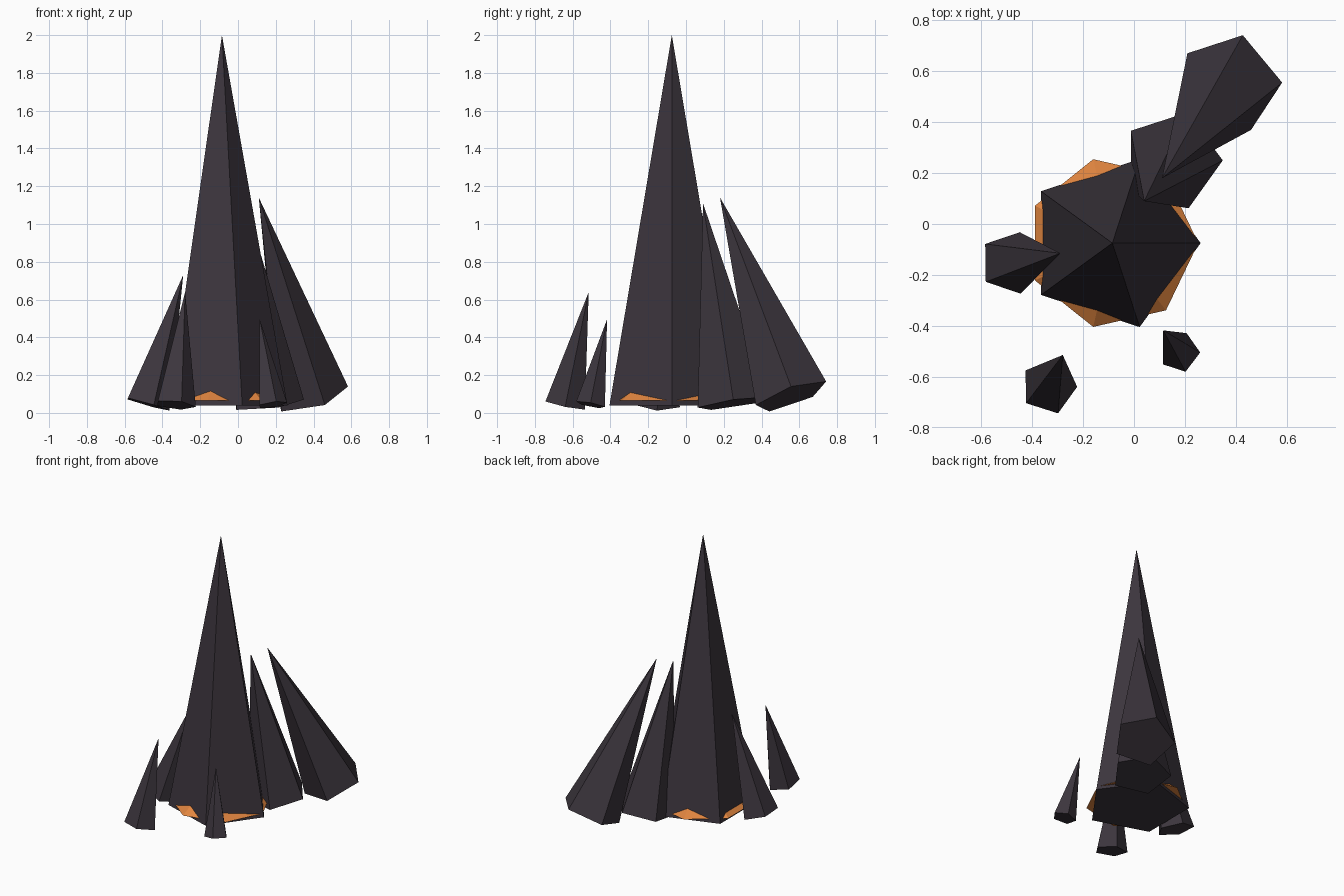
import bpy
import bmesh
from math import cos, sin, tau
from mathutils import Vector

if "Cube" in bpy.data.objects:
    bpy.data.objects.remove(bpy.data.objects["Cube"], do_unlink=True)


def make_material(name, rgb):
    mat = bpy.data.materials.new(name)
    mat.use_nodes = True
    mat.diffuse_color = (*rgb, 1)
    mat.node_tree.nodes["Principled BSDF"].inputs["Base Color"].default_value = (*rgb, 1)
    return mat


def spike(name, base, tip, radius, sides, mat):
    """Closed, flat-sided cone leaning from base centre to tip, first corner towards +x."""
    base, tip = Vector(base), Vector(tip)
    axis = (tip - base).normalized()
    # Basis in the tilted base plane, with u straight above or below the x axis
    u = Vector((1, 0, -axis.x / axis.z)).normalized()
    v = axis.cross(u)
    bm = bmesh.new()
    top = bm.verts.new(tip)
    ring = [bm.verts.new(base + radius * (u * cos(tau * i / sides) + v * sin(tau * i / sides)))
            for i in range(sides)]
    bm.faces.new(ring[::-1])
    for i in range(sides):
        bm.faces.new((ring[i], ring[(i + 1) % sides], top))
    mesh = bpy.data.meshes.new(name)
    bm.to_mesh(mesh)
    bm.free()
    mesh.materials.append(mat)
    obj = bpy.data.objects.new(name, mesh)
    bpy.context.collection.objects.link(obj)
    return obj


rock = make_material("dark_rock", (0.045, 0.036, 0.047))
ember = make_material("ember_orange", (0.75, 0.235, 0.05))

# Rock spikes: name, base centre, tip, base radius
spikes = [
    ("main_spike", (-0.085, -0.075, 0.04), (-0.085, -0.075, 2.0), 0.347),
    ("back_outer_spike", (0.382, 0.556, 0.088), (0.11, 0.18, 1.14), 0.207),
    ("back_inner_spike", (0.15, 0.25, 0.05), (0.04, 0.09, 1.11), 0.2),
    ("right_spike", (-0.485, -0.153, 0.047), (-0.29, -0.115, 0.73), 0.127),
    ("front_right_spike", (-0.335, -0.64, 0.042), (-0.28, -0.515, 0.64), 0.112),
    ("front_left_spike", (0.18, -0.505, 0.043), (0.115, -0.418, 0.495), 0.081),
]
for name, base, tip, radius in spikes:
    spike(name, base, tip, radius, 5, rock)

# Glowing low cone poking out around the foot of the main spike
spike("ember_core", (-0.085, -0.075, 0.065), (-0.085, -0.075, 0.32), 0.338, 7, ember)
